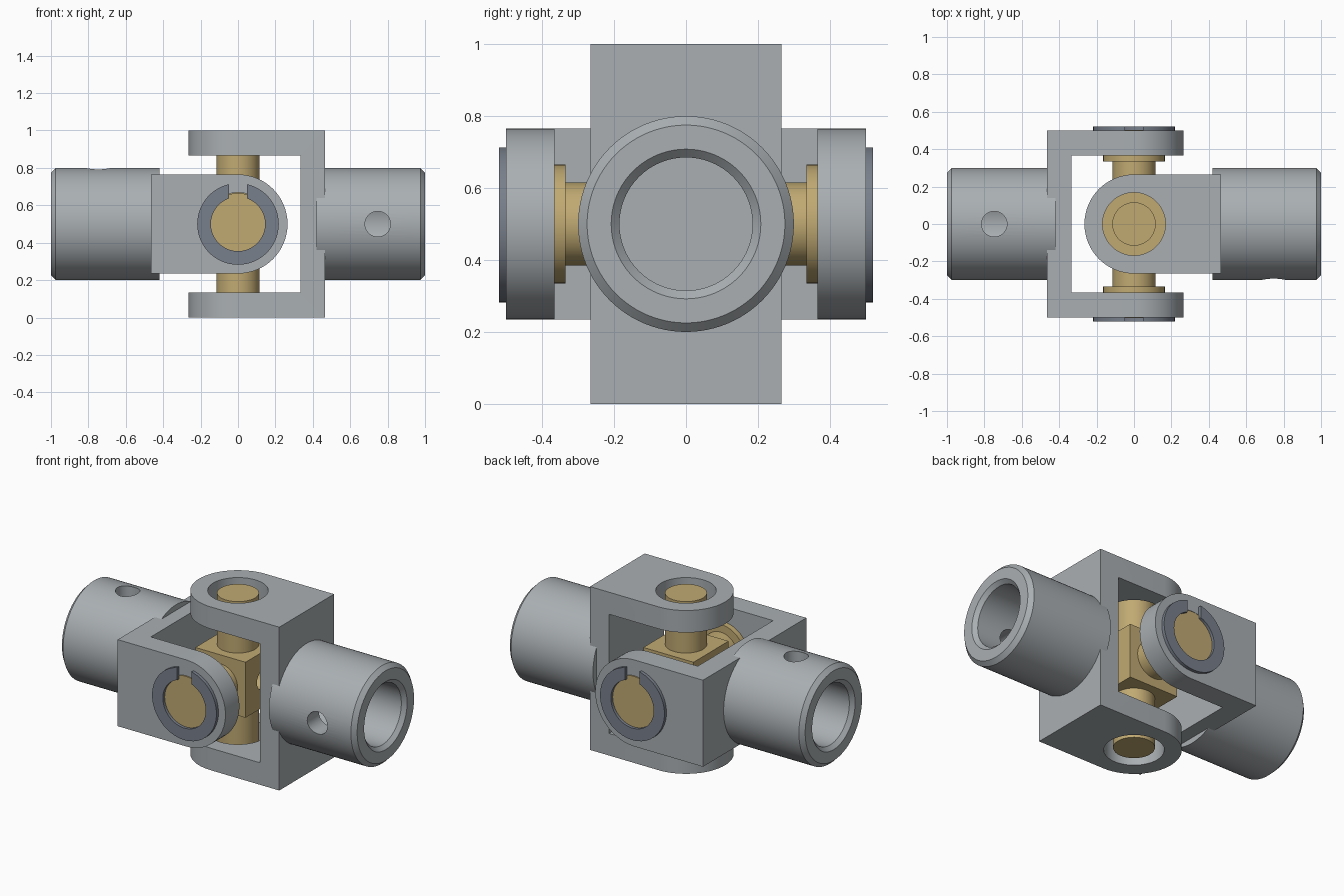
import bpy, bmesh, math
from mathutils import Matrix, Vector

if "Cube" in bpy.data.objects:
    bpy.data.objects.remove(bpy.data.objects["Cube"])

LIFT = Matrix.Translation((0, 0, 0.5))      # parts are built round the joint centre
TURN_LEFT = Matrix.Rotation(math.pi / 2, 4, 'X') @ Matrix.Rotation(math.pi, 4, 'Z')


def material(name, rgb):
    m = bpy.data.materials.new(name)
    m.diffuse_color = (*rgb, 1)
    m.use_nodes = True
    m.node_tree.nodes["Principled BSDF"].inputs["Base Color"].default_value = m.diffuse_color
    return m


STEEL = material("steel grey", (0.40, 0.43, 0.45))
BRASS = material("brass", (0.53, 0.40, 0.17))
DARK = material("dark clip steel", (0.19, 0.215, 0.26))


def to_object(name, bm, mat):
    bmesh.ops.recalc_face_normals(bm, faces=bm.faces)
    me = bpy.data.meshes.new(name)
    bm.to_mesh(me)
    bm.free()
    me.materials.append(mat)
    ob = bpy.data.objects.new(name, me)
    bpy.context.collection.objects.link(ob)
    return ob


def prism(name, pts, z0, z1, mat):
    """Outline in x, y extruded from z0 to z1."""
    bm = bmesh.new()
    face = bm.faces.new([bm.verts.new((x, y, z0)) for x, y in pts])
    new = bmesh.ops.extrude_face_region(bm, geom=[face])["geom"]
    bmesh.ops.translate(bm, vec=(0, 0, z1 - z0),
                        verts=[v for v in new if isinstance(v, bmesh.types.BMVert)])
    return to_object(name, bm, mat)


def box(name, lo, hi, mat):
    return prism(name, [(lo[0], lo[1]), (hi[0], lo[1]), (hi[0], hi[1]), (lo[0], hi[1])],
                 lo[2], hi[2], mat)


def lathe(name, profile, axis, mat, steps=64):
    """Profile of (position, radius) pairs spun round x, y or z."""
    bm = bmesh.new()
    vs = [bm.verts.new((r, 0, h)) for h, r in profile]
    es = [bm.edges.new(p) for p in zip(vs, vs[1:])]
    bmesh.ops.spin(bm, geom=vs + es, cent=(0, 0, 0), axis=(0, 0, 1),
                   angle=math.tau, steps=steps, use_duplicate=False)
    bmesh.ops.remove_doubles(bm, verts=bm.verts, dist=1e-5)
    bm.transform(Vector((0, 0, 1)).rotation_difference(Vector(axis)).to_matrix().to_4x4())
    return to_object(name, bm, mat)


def rod(name, a, b, r, axis, mat):
    return lathe(name, [(a, 0), (a, r), (b, r), (b, 0)], axis, mat)


def cut(ob, *cutters):
    for c in cutters:
        mod = ob.modifiers.new("cut", 'BOOLEAN')
        mod.operation, mod.solver, mod.object = 'DIFFERENCE', 'EXACT', c
        bpy.context.view_layer.objects.active = ob
        bpy.ops.object.modifier_apply(modifier=mod.name)
        bpy.data.objects.remove(c)


def finish(ob, matrix=Matrix()):
    ob.data.transform(LIFT @ matrix)
    bpy.ops.object.select_all(action='DESELECT')
    ob.select_set(True)
    bpy.context.view_layer.objects.active = ob
    bpy.ops.object.shade_smooth_by_angle(angle=math.radians(30))


X, Y, Z = (1, 0, 0), (0, 1, 0), (0, 0, 1)

for side, turn in (("right", Matrix()), ("left", TURN_LEFT)):
    # fork: round-ended block, hollowed to a U, with bearing holes
    outline = [(0.465, -0.265), (0.465, 0.265)]
    for i in range(33):
        a = math.pi / 2 + math.pi * i / 32
        outline.append((0.265 * math.cos(a), 0.265 * math.sin(a)))
    fork = prism(side + "_fork", outline, -0.5, 0.5, STEEL)
    cut(fork, box("gap", (-0.5, -0.5, -0.365), (0.335, 0.5, 0.365), STEEL),
        rod("bearing_hole", -0.7, 0.7, 0.168, Z, STEEL))
    finish(fork, turn)

    # hollow shaft hub with chamfered rim and one set screw hole
    hub = lathe(side + "_hub", [(0.42, 0), (0.42, 0.3), (0.975, 0.3), (1, 0.275), (1, 0.208),
                                (0.977, 0.185), (0.468, 0.185), (0.468, 0)], X, STEEL, 96)
    screw = rod("screw_hole", -0.5, -0.05, 0.068, Y, STEEL)
    screw.data.transform(Matrix.Translation((0.747, 0, 0)))
    cut(hub, screw)
    finish(hub, turn)

# centre block with a small grease hole
block = box("centre_block", (-0.17,) * 3, (0.17,) * 3, BRASS)
cut(block, rod("grease_hole", 0.05, 0.3, 0.06, X, BRASS))
finish(block)

for s, end in ((1, "positive"), (-1, "negative")):
    # bare upright pins and bushed cross pins
    finish(rod(end + "_upright_pin", s * 0.16, s * 0.485, 0.116, Z, BRASS))
    finish(rod(end + "_cross_pin", s * 0.16, s * 0.4, 0.116, Y, BRASS))
    finish(rod(end + "_bushing", s * 0.335, s * 0.502, 0.165, Y, BRASS))
    # slotted retaining clip
    clip = lathe(end + "_retaining_clip", [(s * 0.498, 0.145), (s * 0.498, 0.218),
                 (s * 0.52, 0.218), (s * 0.52, 0.145), (s * 0.498, 0.145)], Y, DARK)
    cut(clip, box("slot", (-0.048, -0.6, 0.1), (0.048, 0.6, 0.3), DARK))
    finish(clip)
